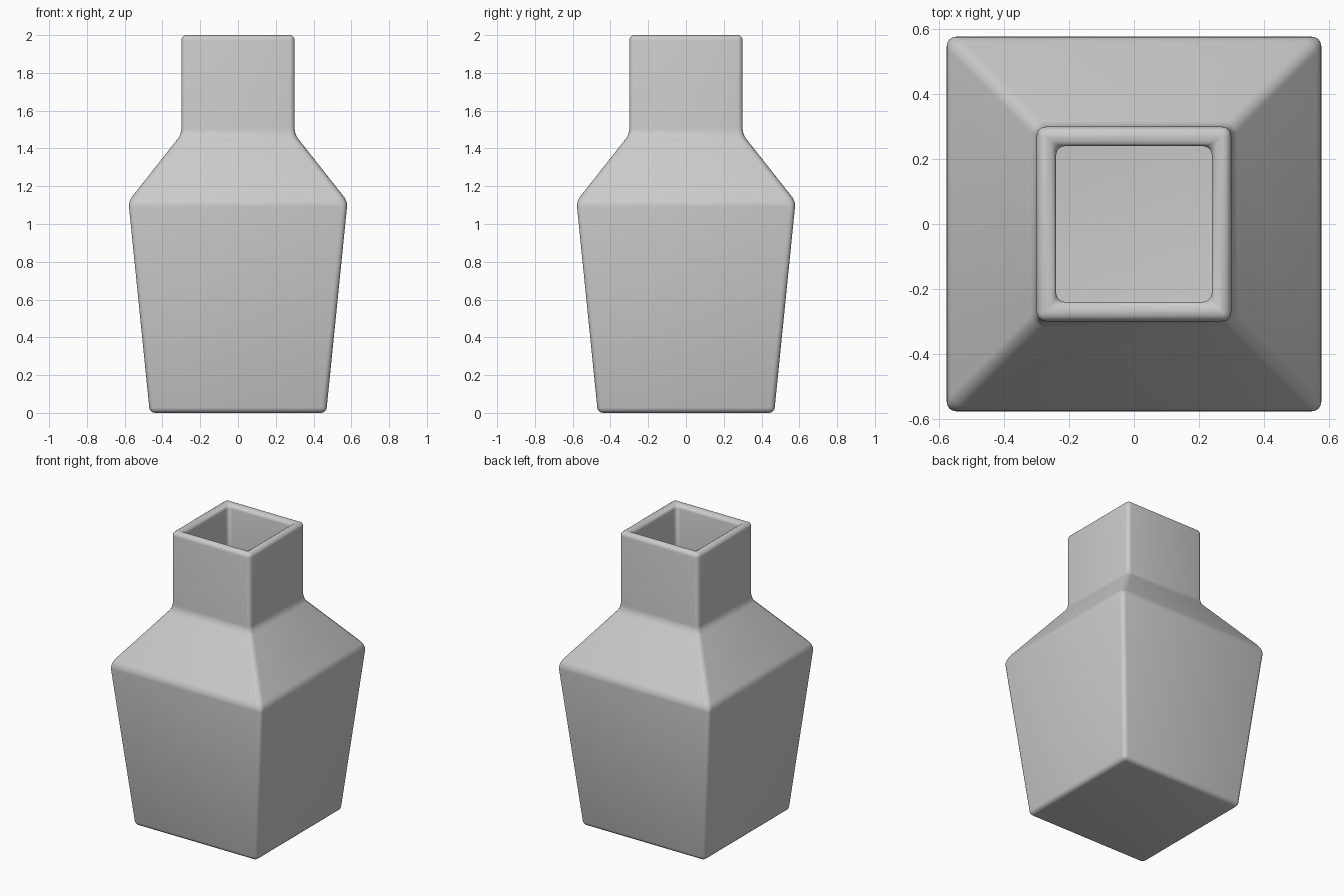
import bpy, bmesh

if "Cube" in bpy.data.objects:
    bpy.data.objects.remove(bpy.data.objects["Cube"])

# Half-width and height of each square ring, bottom to top
PROFILE = [(0.467, 0.0), (0.58, 1.12), (0.30, 1.475), (0.30, 2.0)]

# Outer shell: square rings bridged together, closed at the base
bm = bmesh.new()
rings = [[bm.verts.new((sx * r, sy * r, z))
          for sx, sy in ((-1, -1), (1, -1), (1, 1), (-1, 1))]
         for r, z in PROFILE]
bm.faces.new(rings[0][::-1])
for low, high in zip(rings, rings[1:]):
    for i in range(4):
        j = (i + 1) % 4
        bm.faces.new((low[i], low[j], high[j], high[i]))

mesh = bpy.data.meshes.new("square_vase")
bm.to_mesh(mesh)
bm.free()
vase = bpy.data.objects.new("square_vase", mesh)
bpy.context.collection.objects.link(vase)

# Wall thickness, inwards
wall = vase.modifiers.new("wall", 'SOLIDIFY')
wall.thickness = 0.06
wall.offset = -1
wall.use_even_offset = True
wall.use_quality_normals = True

# Soft rounded edges
soft = vase.modifiers.new("soft_edges", 'BEVEL')
soft.width = 0.028
soft.segments = 4
soft.limit_method = 'ANGLE'
soft.angle_limit = 0.5

# Smooth shading
for p in mesh.polygons:
    p.use_smooth = True
